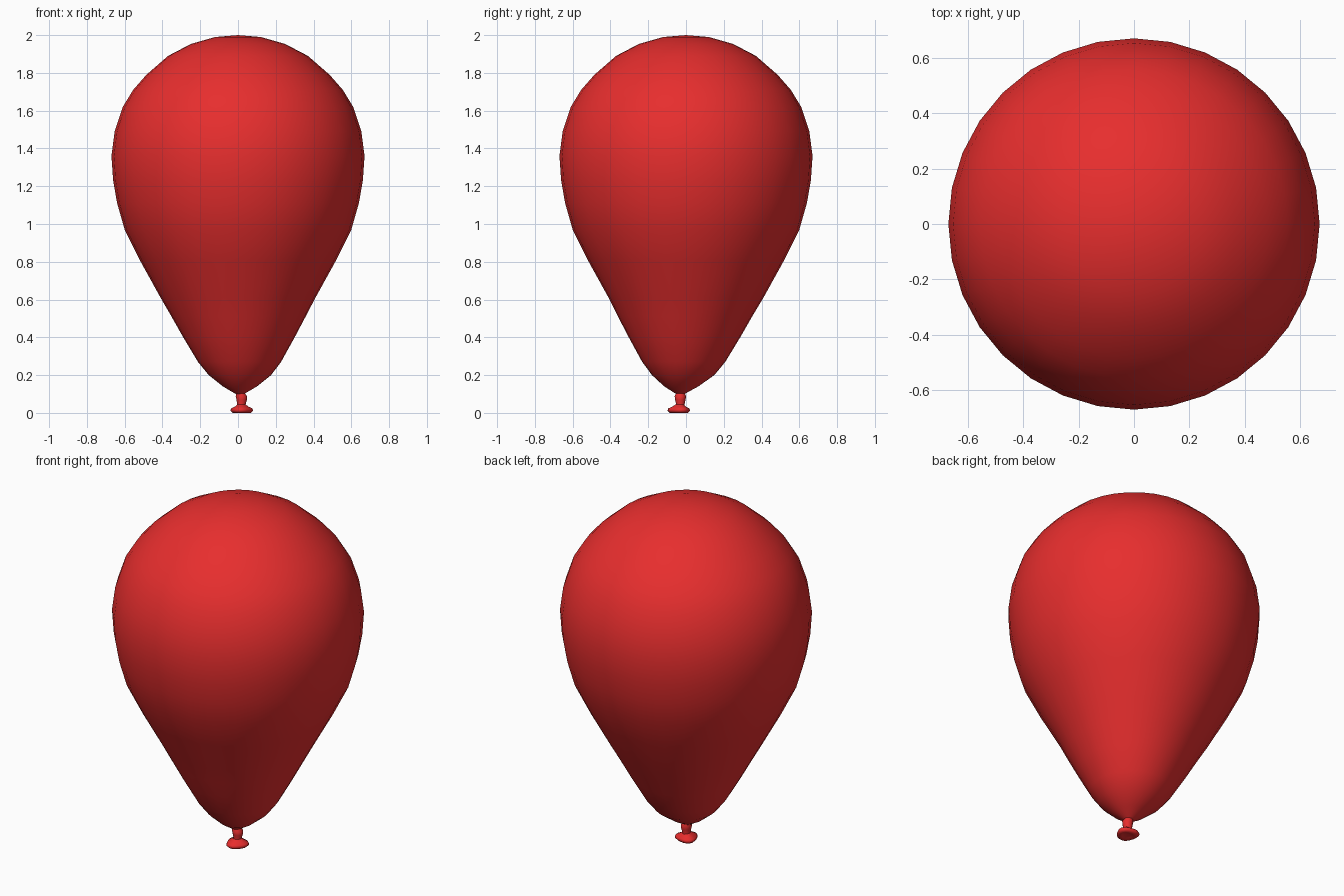
import bpy, bmesh
from math import sin, cos, pi

if "Cube" in bpy.data.objects:
    bpy.data.objects.remove(bpy.data.objects["Cube"])

red = bpy.data.materials.new("balloon_red")
red.diffuse_color = (0.8, 0.027, 0.027, 1)
red.use_nodes = True
red.node_tree.nodes["Principled BSDF"].inputs["Base Color"].default_value = red.diffuse_color


def lathe(name, profile, sides, wave=0.0):
    """Revolve (radius, z, centre x, centre y) rings; zero radius closes with a pole."""
    bm = bmesh.new()
    rings = []
    for r, z, cx, cy in profile:
        if r == 0:
            rings.append([bm.verts.new((cx, cy, z))] * sides)
            continue
        ring = []
        for i in range(sides):
            a = 2 * pi * i / sides
            rr = r * (1 + wave * sin(3 * a + 0.5))
            ring.append(bm.verts.new((cx + rr * cos(a), cy + rr * sin(a), z)))
        rings.append(ring)
    for lo, hi in zip(rings, rings[1:]):
        for i in range(sides):
            j = (i + 1) % sides
            quad = list(dict.fromkeys((lo[i], lo[j], hi[j], hi[i])))
            bm.faces.new(quad)
    bmesh.ops.recalc_face_normals(bm, faces=bm.faces)
    mesh = bpy.data.meshes.new(name)
    bm.to_mesh(mesh)
    bm.free()
    mesh.materials.append(red)
    obj = bpy.data.objects.new(name, mesh)
    bpy.context.collection.objects.link(obj)
    for p in mesh.polygons:
        p.use_smooth = True
    return obj


# inflated teardrop body, leaning slightly toward the neck at the bottom
body = [(0.022, 0.10, .01, -.03), (0.09, 0.14, .01, -.025), (0.165, 0.20, .01, -.015),
        (0.22, 0.27, .008, -.012), (0.295, 0.40, .005, -.008), (0.355, 0.51, .003, -.005),
        (0.41, 0.61, 0, 0), (0.515, 0.80, 0, 0), (0.60, 0.97, 0, 0), (0.64, 1.11, 0, 0),
        (0.661, 1.23, 0, 0), (0.67, 1.36, 0, 0), (0.653, 1.49, 0, 0),
        (0.61, 1.62, 0, 0), (0.555, 1.71, 0, 0), (0.485, 1.79, 0, 0), (0.37, 1.89, 0, 0),
        (0.25, 1.953, 0, 0), (0.12, 1.99, 0, 0), (0, 2.0, 0, 0)]
lathe("balloon_body", body, 32)

# pinched neck below the body
neck = [(0.024, 0.02, .018, -.03), (0.022, 0.045, .018, -.03), (0.028, 0.07, .02, -.03),
        (0.03, 0.088, .018, -.03), (0.02, 0.11, .012, -.03)]
lathe("knot_neck", neck, 12)

# flared wavy lip at the open end
lip = [(0, 0.012, .018, -.034), (0.03, 0.004, .018, -.034), (0.048, 0.0, .018, -.034),
       (0.06, 0.012, .018, -.034), (0.055, 0.024, .018, -.034),
       (0.034, 0.034, .018, -.034), (0.022, 0.045, .018, -.032)]
lathe("knot_lip", lip, 18, wave=0.09)
